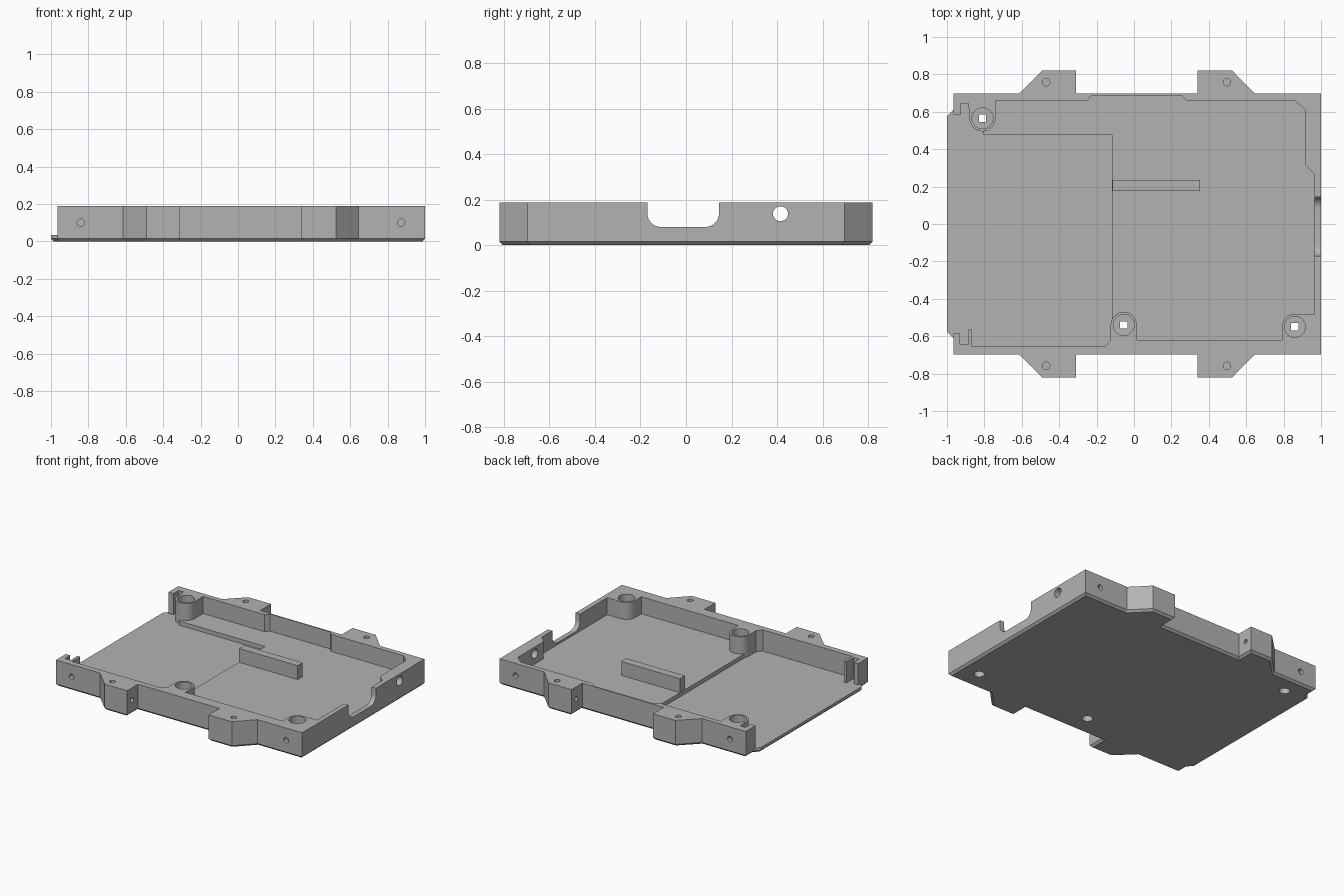
import bpy, bmesh, math
from mathutils import Matrix, Vector

if "Cube" in bpy.data.objects:
    bpy.data.objects.remove(bpy.data.objects["Cube"])

grey = bpy.data.materials.new("plain grey")
grey.diffuse_color = (0.45, 0.45, 0.45, 1)
grey.use_nodes = True
grey.node_tree.nodes["Principled BSDF"].inputs["Base Color"].default_value = grey.diffuse_color
TOP, FLOOR, RAISED = 0.188, 0.035, 0.065


def make(name, bm):
    bmesh.ops.recalc_face_normals(bm, faces=bm.faces)
    me = bpy.data.meshes.new(name)
    bm.to_mesh(me)
    bm.free()
    ob = bpy.data.objects.new(name, me)
    me.materials.append(grey)
    bpy.context.collection.objects.link(ob)
    return ob


def inset(pts, d):
    """Move a counter-clockwise outline inwards by d."""
    out = []
    for i, p in enumerate(pts):
        a, p, b = Vector(pts[i - 1]), Vector(p), Vector(pts[(i + 1) % len(pts)])
        u, v = (p - a).normalized(), (b - p).normalized()
        n, m = Vector((-u.y, u.x)), Vector((-v.y, v.x))
        out.append(p + (n + m) * d / (1 + n.dot(m)))
    return out


def prism(name, pts, z0, z1, chamfer=0):
    """Extrude an outline, optionally chamfering the bottom edge."""
    area = sum(pts[i - 1][0] * p[1] - p[0] * pts[i - 1][1] for i, p in enumerate(pts))
    pts = pts if area > 0 else pts[::-1]
    levels = [(pts, z0 + chamfer), (pts, z1)]
    if chamfer:
        levels.insert(0, (inset(pts, chamfer), z0))
    bm = bmesh.new()
    rings = [[bm.verts.new((p[0], p[1], z)) for p in ps] for ps, z in levels]
    for lo, hi in zip(rings, rings[1:]):
        for i in range(len(lo)):
            bm.faces.new((lo[i - 1], lo[i], hi[i], hi[i - 1]))
    bm.faces.new(rings[0][::-1])
    bm.faces.new(rings[-1])
    return make(name, bm)


def box(name, x0, x1, y0, y1, z0, z1):
    return prism(name, [(x0, y0), (x1, y0), (x1, y1), (x0, y1)], z0, z1)


def rod(name, centre, r, length, axis="Z", n=32):
    bm = bmesh.new()
    rot = {"Z": Matrix(), "X": Matrix.Rotation(math.pi / 2, 4, "Y"),
           "Y": Matrix.Rotation(math.pi / 2, 4, "X")}[axis]
    bmesh.ops.create_cone(bm, cap_ends=True, segments=n, radius1=r, radius2=r,
                          depth=length, matrix=Matrix.Translation(centre) @ rot)
    return make(name, bm)


def arc(cx, cy, r, a0, a1, n=16):
    return [(cx + r * math.cos(math.radians(a0 + (a1 - a0) * i / n)),
             cy + r * math.sin(math.radians(a0 + (a1 - a0) * i / n))) for i in range(n + 1)]


def combine(body, other, op="DIFFERENCE"):
    mod = body.modifiers.new("combine", "BOOLEAN")
    mod.operation, mod.solver, mod.object = op, "EXACT", other
    bpy.context.view_layer.objects.active = body
    bpy.ops.object.modifier_apply(modifier=mod.name)
    bpy.data.objects.remove(other)


# Tray block with four mounting tabs and a chamfered underside
half = [(-1, 0.575), (-0.965, 0.61), (-0.965, 0.697), (-0.615, 0.697), (-0.49, 0.82),
        (-0.31, 0.82), (-0.31, 0.697), (0.34, 0.697), (0.34, 0.82), (0.525, 0.82),
        (0.645, 0.697), (1, 0.697)]
tray = prism("tray", half + [(x, -y) for x, y in half[::-1]], 0, TOP, 0.015)

# Hollow interior, open at the left and wrapped around three screw posts
posts = [(-0.81, 0.565), (-0.055, -0.54), (0.86, -0.55)]
cavity = [(-1.1, 0.61), (-0.965, 0.61), (-0.965, 0.585), (-0.925, 0.585),
          (-0.925, 0.645), (-0.885, 0.645)]
cavity += arc(*posts[0], 0.07, 180, 360)
cavity += [(-0.74, 0.66), (-0.25, 0.66), (-0.225, 0.688), (0.255, 0.688), (0.28, 0.66),
           (0.86, 0.66), (0.915, 0.61), (0.915, 0.315), (0.965, 0.265), (0.965, -0.48)]
cavity += arc(*posts[2], 0.07, 90, 180, 8)
cavity += [(0.79, -0.62), (0.015, -0.62)]
cavity += arc(*posts[1], 0.07, 0, 180)
cavity += [(-0.125, -0.62), (-0.155, -0.655), (-0.865, -0.655), (-0.865, -0.565),
           (-0.885, -0.565), (-0.885, -0.645), (-0.93, -0.645), (-0.93, -0.585),
           (-0.965, -0.585), (-0.965, -0.61), (-1.1, -0.61)]
combine(tray, prism("cavity_cutter", cavity, FLOOR, 0.3))

# Raised floor and the upright rib
raised = [(-0.805, 0.475), (-0.117, 0.475), (-0.117, -0.64), (0.98, -0.64),
          (0.98, 0.693), (-0.805, 0.693)]
combine(tray, prism("raised_floor", raised, 0.02, RAISED), "UNION")
combine(tray, box("rib", -0.115, 0.352, 0.177, 0.235, 0.03, 0.165), "UNION")

# Rounded notch in the right wall
notch = [(-0.17, 0.3)] + arc(-0.11, 0.14, 0.06, 180, 270, 8)
notch += arc(0.085, 0.14, 0.06, 270, 360, 8) + [(0.145, 0.3)]
cutter = prism("notch_cutter", notch, 0.94, 1.05)
cutter.data.transform(Matrix(((0, 0, 1, 0), (1, 0, 0, 0), (0, 1, 0, 0), (0, 0, 0, 1))))
combine(tray, cutter)

# Round port through the right wall
combine(tray, rod("port_cutter", (0.96, 0.415, 0.138), 0.033, 0.2, "X"))

# Screw posts: wide top bore, square passage, round bottom bore
for x, y in posts:
    combine(tray, rod("top_bore", (x, y, 0.23), 0.056, 0.2))
    combine(tray, box("passage", x - 0.02, x + 0.02, y - 0.02, y + 0.02, 0.05, 0.15))
    combine(tray, rod("bottom_bore", (x, y, 0.03), 0.035, 0.1))

# Small blind holes in tabs and walls
for s in (-1, 1):
    for x, face, d in ((-0.47, -0.31, -1), (0.497, 0.34, 1)):
        combine(tray, rod("tab_top_hole", (x, s * 0.758, 0.19), 0.02, 0.1, "Z", 20))
        combine(tray, rod("tab_side_hole", (face + d * 0.02, s * 0.765, 0.1), 0.016, 0.12, "X", 20))
    for x in (-0.84, 0.872):
        combine(tray, rod("wall_hole", (x, s * 0.697, 0.1), 0.02, 0.06, "Y", 20))

tray.select_set(True)
bpy.context.view_layer.objects.active = tray
bpy.ops.object.shade_smooth_by_angle(angle=math.radians(25))
